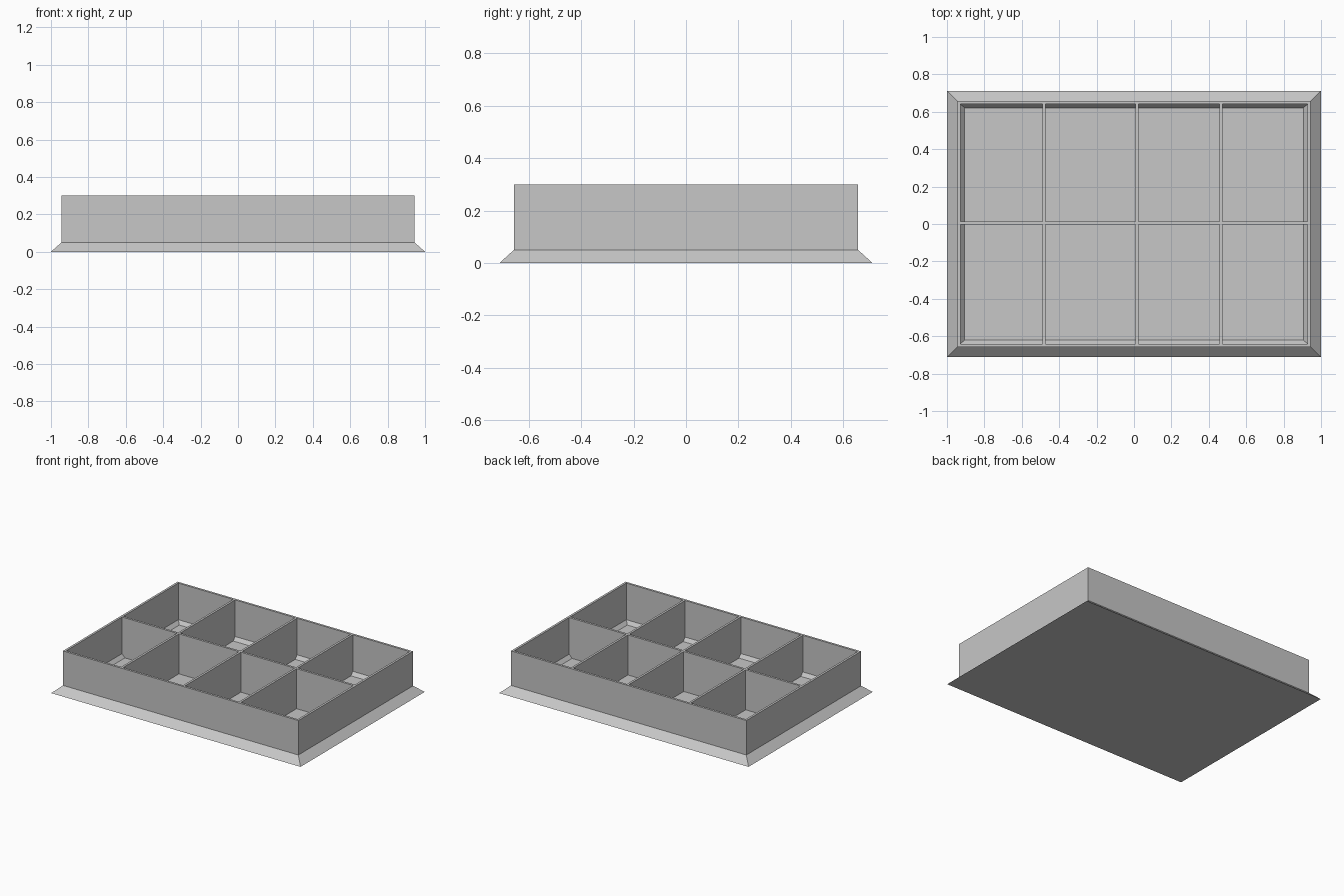
import bpy
import bmesh

cube = bpy.data.objects.get("Cube")
if cube:
    bpy.data.objects.remove(cube, do_unlink=True)

grey = bpy.data.materials.new("light grey")
grey.use_nodes = True
colour = (0.57, 0.57, 0.57, 1.0)
grey.diffuse_color = colour
grey.node_tree.nodes["Principled BSDF"].inputs["Base Color"].default_value = colour


def add_object(name, bm):
    bmesh.ops.recalc_face_normals(bm, faces=bm.faces)
    mesh = bpy.data.meshes.new(name)
    bm.to_mesh(mesh)
    bm.free()
    mesh.materials.append(grey)
    obj = bpy.data.objects.new(name, mesh)
    bpy.context.collection.objects.link(obj)
    return obj


def stacked_rectangles(name, rings):
    """Closed skin through centred rectangles given as (half x, half y, z)."""
    bm = bmesh.new()
    loops = [[bm.verts.new((sx * hx, sy * hy, z))
              for sx, sy in ((-1, -1), (1, -1), (1, 1), (-1, 1))]
             for hx, hy, z in rings]
    for low, high in zip(loops, loops[1:]):
        for i in range(4):
            j = (i + 1) % 4
            bm.faces.new((low[i], low[j], high[j], high[i]))
    bm.faces.new(loops[0])
    bm.faces.new(loops[-1])
    return add_object(name, bm)


def box(name, x0, x1, y0, y1, z0, z1):
    bm = bmesh.new()
    bmesh.ops.create_cube(bm, size=1)
    for v in bm.verts:
        v.co = (x1 if v.co.x > 0 else x0,
                y1 if v.co.y > 0 else y0,
                z1 if v.co.z > 0 else z0)
    return add_object(name, bm)


IN_X, IN_Y, FLOOR, TOP, THICK = 0.928, 0.641, 0.01, 0.30, 0.016

# Tray: flared foot, upright wall, thin rim, chamfered inner floor
stacked_rectangles("tray", [
    (1.0, 0.712, 0.0),
    (0.944, 0.657, 0.05),
    (0.944, 0.657, TOP),
    (IN_X, IN_Y, TOP),
    (IN_X, IN_Y, 0.035),
    (0.905, 0.62, FLOOR),
])

# Long divider along the tray
MID0, MID1 = -0.003, -0.003 + THICK
box("long_divider", -IN_X, IN_X, MID0, MID1, FLOOR, TOP)

# Short dividers on each side of the long one
for i, x in enumerate((-0.48, 0.017, 0.464), 1):
    for side, y0, y1 in (("front", -IN_Y, MID0), ("back", MID1, IN_Y)):
        box(f"{side}_divider_{i}", x - THICK / 2, x + THICK / 2, y0, y1, FLOOR, TOP)
